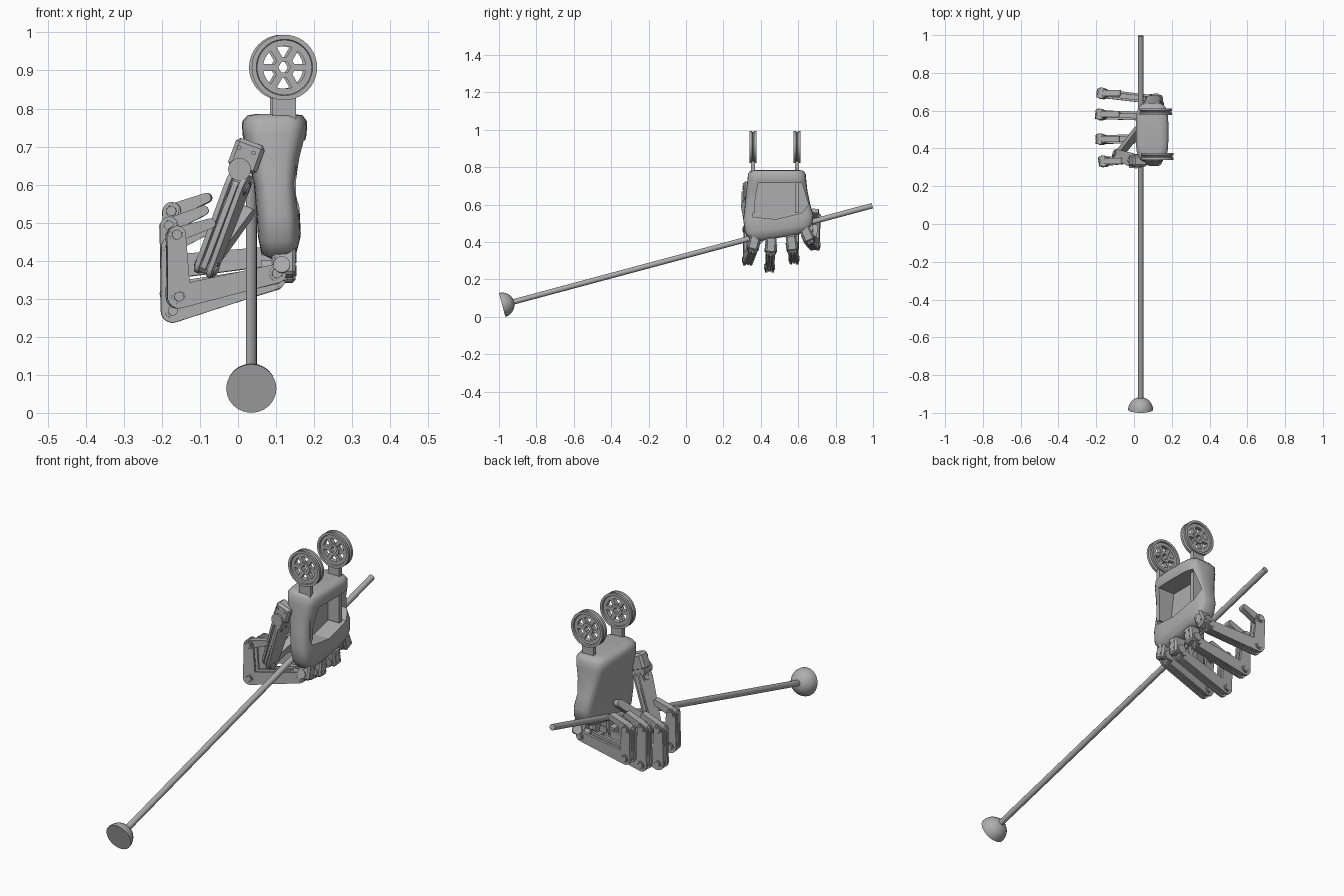
import bpy, bmesh, math
from mathutils import Vector, Matrix

if "Cube" in bpy.data.objects:
    bpy.data.objects.remove(bpy.data.objects["Cube"])

grey = bpy.data.materials.new("plain_grey")
grey.use_nodes = True
grey.diffuse_color = (0.42, 0.42, 0.42, 1)
grey.node_tree.nodes["Principled BSDF"].inputs["Base Color"].default_value = grey.diffuse_color


def finish(name, bm, smooth=35):
    bmesh.ops.recalc_face_normals(bm, faces=bm.faces)
    me = bpy.data.meshes.new(name)
    bm.to_mesh(me)
    bm.free()
    me.materials.append(grey)
    ob = bpy.data.objects.new(name, me)
    bpy.context.collection.objects.link(ob)
    bpy.ops.object.select_all(action="DESELECT")
    ob.select_set(True)
    bpy.context.view_layer.objects.active = ob
    if smooth:
        bpy.ops.object.shade_smooth_by_angle(angle=math.radians(smooth))
    return ob


def extrude(bm, ring, offset):
    """Closed prism from a ring of points."""
    a = [bm.verts.new(p) for p in ring]
    b = [bm.verts.new(p + offset) for p in ring]
    bm.faces.new(a)
    bm.faces.new(b)
    for i in range(len(a)):
        j = (i + 1) % len(a)
        bm.faces.new((a[i], a[j], b[j], b[i]))


def lathe(bm, profile, origin, axis, seg=24, closed=False):
    """Spin (radius, height) pairs around an axis."""
    rot = Vector(axis).to_track_quat("Z", "Y").to_matrix()
    rings = []
    for r, h in profile:
        n = seg if r > 0 else 1
        rings.append([bm.verts.new(Vector(origin) + rot @ Vector(
            (r * math.cos(math.tau * k / seg), r * math.sin(math.tau * k / seg), h)))
            for k in range(n)])
    pairs = list(zip(rings, rings[1:])) + ([(rings[-1], rings[0])] if closed else [])
    for a, b in pairs:
        for k in range(seg):
            m = (k + 1) % seg
            quad = [a[k % len(a)], a[m % len(a)], b[m % len(b)], b[k % len(b)]]
            bm.faces.new(list(dict.fromkeys(quad)))


def pin(bm, centre, axis, r, width, seg=16):
    h = width / 2
    lathe(bm, [(0, -h), (r, -h), (r, h), (0, h)], centre, axis, seg)


def box(bm, centre, size, rot=Matrix()):
    bmesh.ops.create_cube(bm, size=1, matrix=Matrix.Translation(centre) @ rot @ Matrix.Diagonal((*size, 1)))


def bar(bm, p, q, r1, r2, hinge, width, shift=0):
    """Tapered bar with round ends, extruded along the hinge."""
    u = (q - p).normalized()
    v = hinge.cross(u).normalized()
    ring = []
    for c, r, start in ((q, r2, -90), (p, r1, 90)):
        for k in range(9):
            t = math.radians(start + k * 22.5)
            ring.append(c + u * r * math.cos(t) + v * r * math.sin(t) + hinge * (shift - width / 2))
    extrude(bm, ring, hinge * width)


# Pole with a half-ball foot, leaning back
AXIS = Vector((0, math.cos(math.radians(15)), math.sin(math.radians(15))))
FOOT = Vector((0.035, -0.983, 0.064))
bm = bmesh.new()
R = 0.066
lathe(bm, [(0, 0)] + [(R * math.cos(t * math.pi / 16), R * math.sin(t * math.pi / 16)) for t in range(8)]
      + [(0, R)], FOOT, AXIS)
finish("pole_foot", bm)
bm = bmesh.new()
length = 1.979 / AXIS.y
pin(bm, FOOT + AXIS * (length / 2 + 0.02), AXIS, 0.0145, length - 0.04)
finish("pole", bm)

# Palm shell: stacked rounded sections (z, x min, x max, y min, y max)
SECTIONS = [
    (0.418, 0.080, 0.135, 0.38, 0.60), (0.430, 0.060, 0.155, 0.345, 0.645),
    (0.470, 0.052, 0.165, 0.315, 0.675), (0.530, 0.048, 0.162, 0.306, 0.682),
    (0.600, 0.042, 0.155, 0.315, 0.665), (0.670, 0.026, 0.165, 0.322, 0.650),
    (0.730, 0.012, 0.180, 0.328, 0.643), (0.765, 0.010, 0.182, 0.332, 0.640),
    (0.782, 0.025, 0.170, 0.345, 0.625), (0.786, 0.050, 0.145, 0.37, 0.60)]
bm = bmesh.new()
N = 32
rings = []
for z, x0, x1, y0, y1 in SECTIONS:
    ring = []
    for k in range(N):
        c, s = math.cos(math.tau * k / N), math.sin(math.tau * k / N)
        x = (x0 + x1) / 2 + (x1 - x0) / 2 * math.copysign(abs(c) ** 0.5, c)
        y = (y0 + y1) / 2 + (y1 - y0) / 2 * math.copysign(abs(s) ** 0.5, s)
        tilt = max(0, 0.6 - z) * (y - 0.47) * 0.9
        ring.append(bm.verts.new((x, y, z + tilt)))
    rings.append(ring)
for a, b in zip(rings, rings[1:]):
    for k in range(N):
        bm.faces.new((a[k], a[k - 1], b[k - 1], b[k]))
bm.faces.new(rings[0])
bm.faces.new(rings[-1])
palm = finish("palm_shell", bm, 50)

# Window recessed into the outer side of the palm
bm = bmesh.new()
WINDOW = [(0.385, 0.716), (0.62, 0.716), (0.655, 0.60), (0.62, 0.555), (0.48, 0.522), (0.355, 0.535)]
extrude(bm, [Vector((0.08, y, z)) for y, z in WINDOW], Vector((0.2, 0, 0)))
cutter = finish("window_cutter", bm, 0)
cutter.hide_render = True
mod = palm.modifiers.new("window", "BOOLEAN")
mod.object = cutter
mod.solver = "EXACT"
bpy.context.view_layer.objects.active = palm
bpy.ops.object.modifier_apply(modifier="window")
bpy.data.objects.remove(cutter)

# Spoked wheels on upright stems
for side, wy, wx in (("front", 0.358, 0.122), ("back", 0.594, 0.115)):
    c = Vector((wx, wy, 0.908))
    ax = Vector((0, 1, 0))
    bm = bmesh.new()
    lathe(bm, [(0.056, -0.011), (0.072, -0.011), (0.074, -0.018), (0.086, -0.018), (0.086, -0.006),
               (0.079, 0), (0.086, 0.006), (0.086, 0.018), (0.074, 0.018), (0.072, 0.011),
               (0.056, 0.011)], c, ax, 40, True)
    lathe(bm, [(0.016, -0.013), (0.031, -0.013), (0.031, 0.013), (0.016, 0.013)], c, ax, 6, True)
    for k in range(6):
        rot = Matrix.Rotation(k * math.tau / 6, 4, "Y")
        box(bm, c + rot @ Vector((0.043, 0, 0)), (0.036, 0.02, 0.018), rot)
    finish(side + "_wheel", bm)
    bm = bmesh.new()
    box(bm, (wx, wy, 0.70), (0.062, 0.022, 0.29))
    finish(side + "_wheel_stem", bm, 0)


def digit(name, joints, radii, width):
    """Chain of forked links with pins at the joints."""
    pts = [Vector(j) for j in joints]
    hinge = (pts[1] - pts[0]).cross(pts[2] - pts[1]).normalized()
    for i, part in enumerate(("lower", "middle", "tip")[:len(pts) - 1]):
        p, q = pts[i], pts[i + 1]
        r1, r2 = radii[i], radii[i + 1]
        last = i == len(pts) - 2
        bm = bmesh.new()
        if last:
            bar(bm, p, q, r1 * 0.8, r2, hinge, width * 0.7)
        else:
            for s in (-1, 1):
                bar(bm, p, q, r1, r2, hinge, width * 0.26, s * width * 0.37)
            u = (q - p).normalized()
            v = hinge.cross(u)
            bar(bm, p + u * 0.05, q - u * 0.05, r1 * 0.55, r2 * 0.55, hinge, width * 0.6)
            # Slim linkage rod alongside the link
            off = v * -0.018
            bar(bm, p + off, q + off, 0.009, 0.009, hinge, width * 0.3)
        finish(f"{name}_{part}_link", bm)
    bm = bmesh.new()
    for p, r in zip(pts[:-1], radii):
        pin(bm, p, hinge, 0.013, width + 0.012)
        lathe(bm, [(0.015, -width / 2 - 0.003), (0.02, -width / 2 - 0.003), (0.02, width / 2 + 0.003),
                   (0.015, width / 2 + 0.003)], p, hinge, 16, True)
    finish(name + "_pins", bm)


# Fingers: knuckle y and z, elbow (x, y, z), second joint rise, tip rise, fan angle
FINGERS = [
    ("first_finger", 0.365, 0.400, (-0.157, 0.330, 0.305), 0.163, 0.03, -14),
    ("second_finger", 0.455, 0.385, (-0.172, 0.447, 0.268), 0.170, 0.04, -3),
    ("third_finger", 0.565, 0.395, (-0.174, 0.578, 0.312), 0.180, 0.04, 8),
    ("fourth_finger", 0.645, 0.445, (-0.166, 0.690, 0.385), 0.145, 0.035, 24)]
for name, ky, kz, elbow, rise, tip, fan in FINGERS:
    rot = Matrix.Rotation(math.radians(fan), 4, "X")
    k = Vector((0.12, ky, kz))
    bm = bmesh.new()
    box(bm, k, (0.062, 0.055, 0.085), rot)
    bmesh.ops.bevel(bm, geom=bm.edges[:], offset=0.008, segments=1, affect="EDGES")
    for dy in (-0.013, 0.013):
        for dz in (-0.02, 0.015):
            pin(bm, k + rot @ Vector((0.031, dy, dz)), (1, 0, 0), 0.005, 0.006, 8)
    pin(bm, k + rot @ Vector((-0.005, 0, -0.018)), rot @ Vector((0, 1, 0)), 0.022, 0.066)
    box(bm, k + rot @ Vector((-0.035, 0, -0.025)), (0.05, 0.035, 0.045), rot)
    finish(name + "_knuckle", bm)
    e = Vector(elbow)
    second = e + Vector((-0.006, 0.003, rise))
    digit(name, (k + rot @ Vector((-0.02, 0, -0.035)), e, second, second + Vector((0.09, 0, tip))),
          (0.025, 0.031, 0.024, 0.013), 0.046)

# Thumb: mounting block, turning ring and two links
bm = bmesh.new()
rot = Matrix.Rotation(math.radians(20), 4, "Y")
box(bm, (0.022, 0.335, 0.675), (0.08, 0.06, 0.08), rot)
bmesh.ops.bevel(bm, geom=bm.edges[:], offset=0.01, segments=1, affect="EDGES")
for dx in (-0.02, 0.02):
    pin(bm, Vector((0.022, 0.305, 0.69)) + rot @ Vector((dx, 0, 0)), (0, 1, 0), 0.006, 0.008, 8)
finish("thumb_block", bm)
bm = bmesh.new()
pin(bm, (0.004, 0.33, 0.64), (0, 1, 0), 0.03, 0.066)
finish("thumb_ring", bm)
digit("thumb", ((0.0, 0.335, 0.60), (-0.082, 0.365, 0.385), (0.02, 0.495, 0.525)), (0.036, 0.026, 0.018), 0.05)
